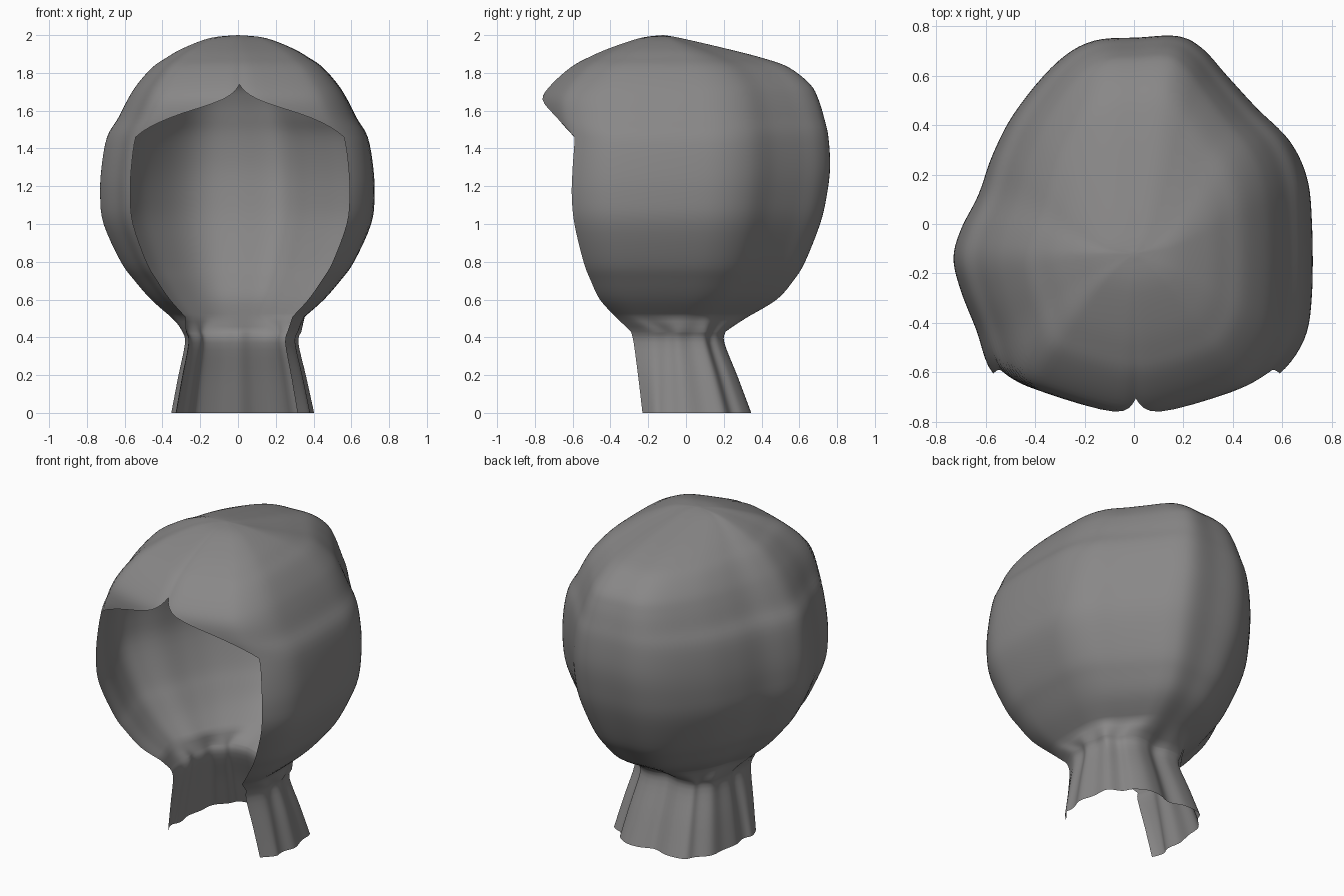
import bpy
import bmesh
import math

cube = bpy.data.objects.get("Cube")
if cube:
    bpy.data.objects.remove(cube, do_unlink=True)

CENTRE_Y = -0.12      # crown axis, about which every ring is scaled
COLUMNS = 104
STEPS = 4             # rings between two rows of the profile

# Hood outline in plan, clockwise from the middle of the brow and back to it
head_plan = [
    (0.01, -0.75), (-0.10, -0.75), (-0.42, -0.67), (-0.57, -0.60),
    (-0.64, -0.42), (-0.70, -0.27), (-0.73, -0.14), (-0.70, -0.02),
    (-0.63, 0.12), (-0.57, 0.29), (-0.48, 0.46), (-0.32, 0.65),
    (-0.17, 0.74), (0.02, 0.755), (0.18, 0.76), (0.28, 0.71),
    (0.38, 0.60), (0.50, 0.47), (0.63, 0.34), (0.70, 0.19),
    (0.72, 0.0), (0.72, -0.28), (0.69, -0.46), (0.59, -0.60),
    (0.45, -0.67), (0.13, -0.75), (0.01, -0.75),
]

# Rippled collar outline, matching the hood outline point by point
collar_plan = [
    (-0.26, -0.28), (-0.275, -0.22), (-0.28, -0.16), (-0.265, -0.10),
    (-0.275, -0.04), (-0.26, 0.03), (-0.25, 0.10), (-0.20, 0.15),
    (-0.17, 0.19), (-0.08, 0.20), (0.0, 0.18), (0.07, 0.20),
    (0.14, 0.20), (0.20, 0.17), (0.23, 0.13), (0.29, 0.10),
    (0.30, 0.03), (0.32, -0.04), (0.30, -0.10), (0.30, -0.18),
    (0.25, -0.28),
]
collar_plan = [collar_plan[0]] * 3 + collar_plan + [collar_plan[-1]] * 3

# Rows: height, width scale, front scale, back scale, opening start
head_rows = [
    (2.0, 0, 0, 0, 0),
    (1.985, 0.20, 0.19, 0.10, 0),
    (1.93, 0.40, 0.45, 0.37, 0),
    (1.88, 0.52, 0.63, 0.59, 0),
    (1.83, 0.62, 0.77, 0.75, 0),
    (1.74, 0.73, 0.93, 0.88, 0),
    (1.66, 0.80, 1.015, 0.93, 1),
    (1.56, 0.87, 1.02, 0.965, 2),
    (1.46, 0.95, 0.98, 0.99, 3),
    (1.30, 0.99, 1.0, 1.0, 3),
    (1.15, 1.0, 1.01, 0.98, 3),
    (1.0, 0.975, 0.98, 0.94, 3),
    (0.80, 0.85, 0.88, 0.85, 3),
    (0.70, 0.75, 0.80, 0.78, 3),
    (0.60, 0.63, 0.70, 0.68, 3),
    (0.51, 0.49, 0.53, 0.51, 3),
]
collar_rows = [
    (0.43, 1.05, 1.07, 1.02, 3),
    (0.37, 1.0, 0.98, 1.0, 3),
    (0.19, 1.13, 0.83, 1.22, 3),
    (0.0, 1.26, 0.69, 1.44, 3),
]


def spline(points, t):
    """Smooth curve through the points, one unit of t per span."""
    last = len(points) - 1
    i = min(int(t), last - 1)
    f = t - i
    a, b, c, d = (points[max(0, min(last, i + k))] for k in (-1, 0, 1, 2))
    return [
        q + f * ((r - p) + f * ((2 * p - 5 * q + 4 * r - s)
                                + f * (3 * (q - r) + s - p))) / 2
        for p, q, r, s in zip(a, b, c, d)
    ]


def ring(plan, row):
    """Scale an outline and leave its face opening out."""
    z, width, front, back, start = row
    span = len(plan) - 1 - 2 * start
    points = []
    for k in range(COLUMNS + 1):
        x, y = spline(plan, start + span * k / COLUMNS)
        y -= CENTRE_Y
        y *= front if y < 0 else back
        points.append((x * width, y + CENTRE_Y, z))
    return points


def mix(a, b, f):
    return [tuple(p + (q - p) * f for p, q in zip(u, v)) for u, v in zip(a, b)]


def rings_along(plan, rows):
    result = []
    for i in range((len(rows) - 1) * STEPS + 1):
        t = i / STEPS
        row = spline(rows, t)
        # The brow hem runs straight between its corners
        j = min(int(t), len(rows) - 2)
        row[4] = rows[j][4] + (rows[j + 1][4] - rows[j][4]) * (t - j)
        result.append(ring(plan, row))
    return result


# Hood and collar rings, joined by a short blend at the nape
head = rings_along(head_plan, head_rows)
collar = rings_along(collar_plan, collar_rows)
nape = [mix(head[-1], collar[0], f) for f in (0.33, 0.67)]
all_rings = head + nape + collar

bm = bmesh.new()
grid = [[bm.verts.new(p) for p in points] for points in all_rings]
for upper, lower in zip(grid, grid[1:]):
    for k in range(COLUMNS):
        bm.faces.new((upper[k], upper[k + 1], lower[k + 1], lower[k]))
bmesh.ops.remove_doubles(bm, verts=bm.verts, dist=0.0005)
bmesh.ops.recalc_face_normals(bm, faces=bm.faces)

# Turn the shell outward, judging by a face at the back
rear = max(bm.faces, key=lambda f: f.calc_center_median().y)
if rear.normal.y < 0:
    bmesh.ops.reverse_faces(bm, faces=bm.faces)

mesh = bpy.data.meshes.new("hood")
bm.to_mesh(mesh)
bm.free()
hood = bpy.data.objects.new("hood", mesh)
bpy.context.collection.objects.link(hood)

# Plain grey cloth
cloth = bpy.data.materials.new("grey cloth")
cloth.use_nodes = True
colour = (0.25, 0.245, 0.245, 1)
cloth.diffuse_color = colour
cloth.node_tree.nodes["Principled BSDF"].inputs["Base Color"].default_value = colour
mesh.materials.append(cloth)

bpy.context.view_layer.objects.active = hood
hood.select_set(True)
bpy.ops.object.shade_smooth_by_angle(angle=math.radians(50))
